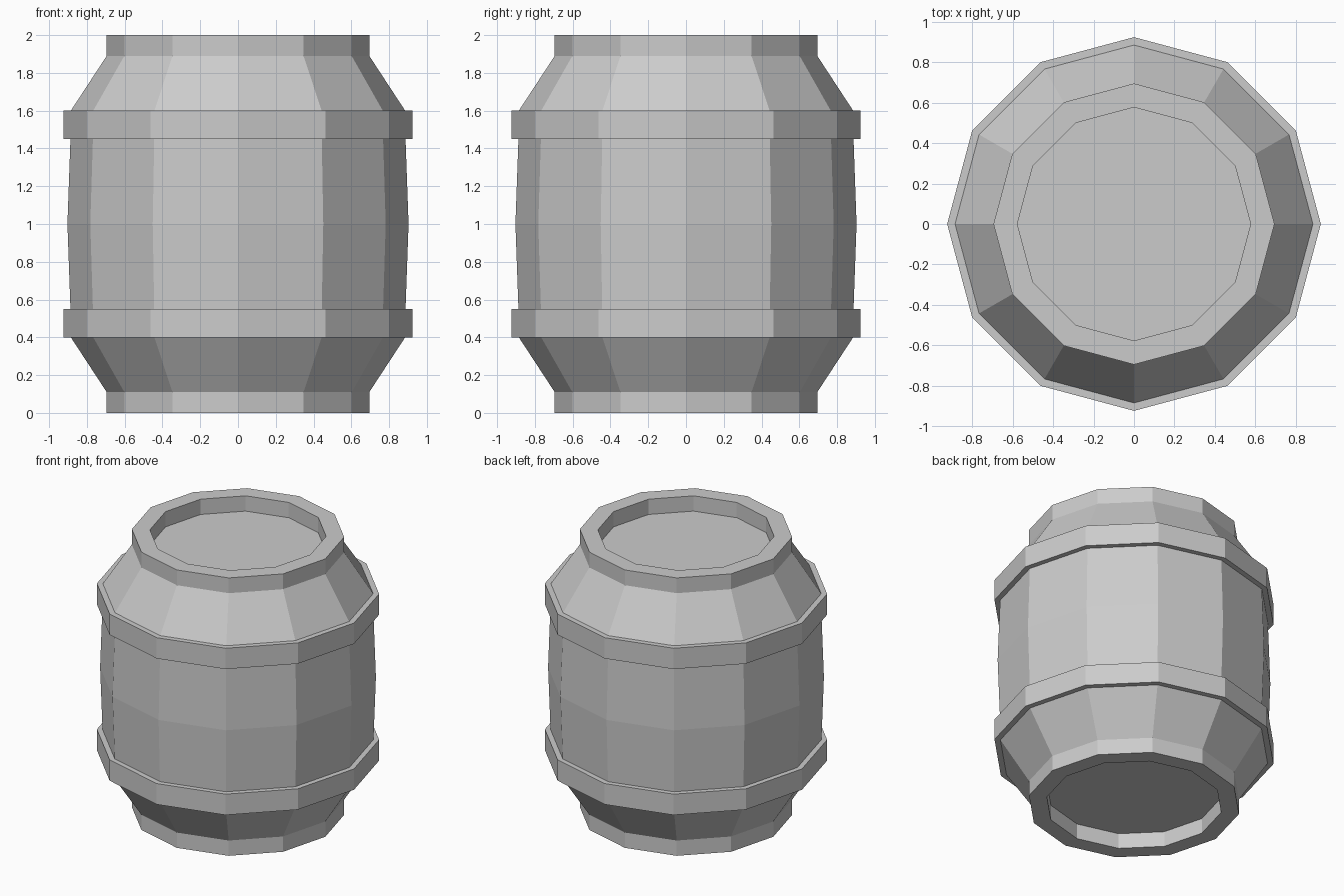
import bpy, bmesh, math

if "Cube" in bpy.data.objects:
    bpy.data.objects.remove(bpy.data.objects["Cube"])

SIDES = 12

def lathe(name, profile, closed=False):
    """Spin (radius, z) points into a faceted solid; open profiles get end caps."""
    bm = bmesh.new()
    rings = [[bm.verts.new((r * math.cos(math.tau * i / SIDES),
                            r * math.sin(math.tau * i / SIDES), z))
              for i in range(SIDES)] for r, z in profile]
    pairs = list(zip(rings, rings[1:]))
    if closed:
        pairs.append((rings[-1], rings[0]))
    else:
        bm.faces.new(rings[0])
        bm.faces.new(rings[-1])
    for a, b in pairs:
        for i in range(SIDES):
            j = (i + 1) % SIDES
            bm.faces.new((a[i], a[j], b[j], b[i]))
    bmesh.ops.recalc_face_normals(bm, faces=bm.faces)
    mesh = bpy.data.meshes.new(name)
    bm.to_mesh(mesh)
    bm.free()
    obj = bpy.data.objects.new(name, mesh)
    bpy.context.collection.objects.link(obj)
    return obj

# Barrel body: lower half profile from recessed lid to belly, mirrored about z = 1
half = [(0.577, 0.11), (0.577, 0), (0.695, 0), (0.695, 0.11),
        (0.885, 0.40), (0.887, 0.55)]
lathe("barrel_body", half + [(0.903, 1.0)] + [(r, 2 - z) for r, z in reversed(half)])

# Two hoops around the shoulders
for name, z in (("lower_hoop", 0.40), ("upper_hoop", 1.45)):
    lathe(name, [(0.87, z), (0.924, z), (0.924, z + 0.15), (0.87, z + 0.15)], closed=True)
